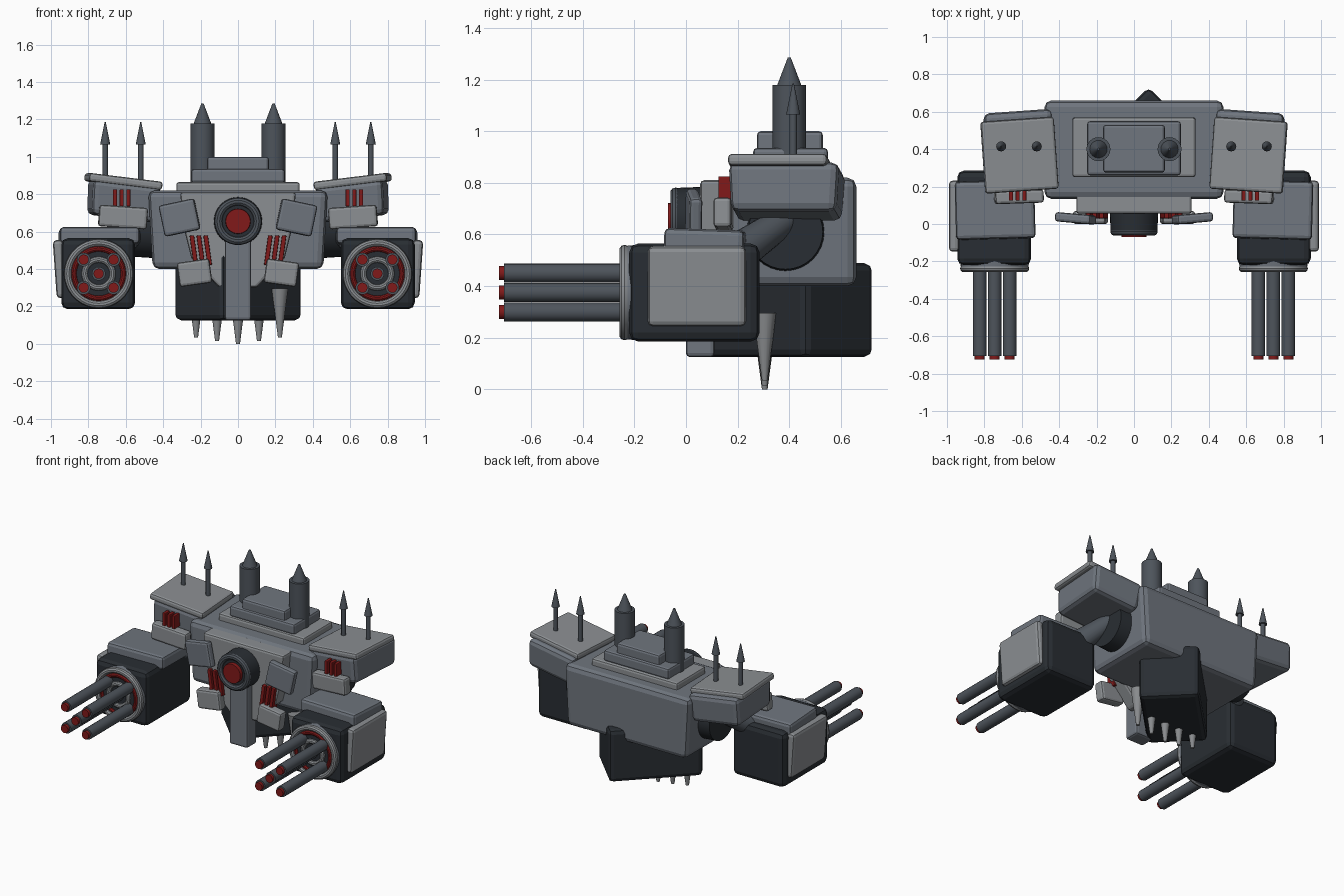
import bpy
from math import radians, pi
from mathutils import Vector

if "Cube" in bpy.data.objects:
    bpy.data.objects.remove(bpy.data.objects["Cube"])


def material(name, rgb):
    m = bpy.data.materials.new(name)
    m.diffuse_color = (*rgb, 1)
    m.use_nodes = True
    m.node_tree.nodes["Principled BSDF"].inputs["Base Color"].default_value = m.diffuse_color
    return m


MID = material("mid_grey", (0.16, 0.18, 0.21))
LIGHT = material("light_grey", (0.26, 0.275, 0.29))
DARK = material("dark_grey", (0.022, 0.027, 0.033))
STEEL = material("steel", (0.075, 0.088, 0.105))
BONE = material("tooth_grey", (0.25, 0.26, 0.27))
RED = material("red", (0.22, 0.01, 0.01))


def finish(o, name, mat, smooth=True):
    o.name = name
    o.data.materials.append(mat)
    if smooth:
        bpy.ops.object.shade_smooth_by_angle(angle=radians(35))
    return o


def box(name, x, y, z, mat, rot=(0, 0, 0), bevel=0.015, taper=(1, 1)):
    """Bevelled box from (min, max) ranges; taper scales the bottom in x and y."""
    bpy.ops.mesh.primitive_cube_add(size=1, location=[(a + b) / 2 for a, b in (x, y, z)],
                                    rotation=[radians(a) for a in rot])
    o = bpy.context.object
    size = [abs(b - a) for a, b in (x, y, z)]
    for v in o.data.vertices:
        k = taper if v.co.z < 0 else (1, 1)
        v.co = (v.co.x * size[0] * k[0], v.co.y * size[1] * k[1], v.co.z * size[2])
    m = o.modifiers.new("bevel", 'BEVEL')
    m.width, m.segments = bevel, 2
    return finish(o, name, mat, False)


def rod(name, a, b, r1, r2, mat, sides=20):
    a, b = Vector(a), Vector(b)
    bpy.ops.mesh.primitive_cone_add(vertices=sides, radius1=r1, radius2=r2, depth=(b - a).length,
                                    location=(a + b) / 2)
    o = bpy.context.object
    o.rotation_euler = (b - a).to_track_quat('Z', 'Y').to_euler()
    return finish(o, name, mat)


def ring(name, loc, r, thick, mat):
    bpy.ops.mesh.primitive_torus_add(location=loc, rotation=(pi / 2, 0, 0), major_radius=r,
                                     minor_radius=thick, major_segments=36, minor_segments=10)
    return finish(bpy.context.object, name, mat)


def prism(name, outline, y0, y1, mat):
    n = len(outline)
    verts = [(x, y, z) for y in (y0, y1) for x, z in outline]
    faces = [range(n), range(2 * n - 1, n - 1, -1)]
    faces += [(i, i + n, (i + 1) % n + n, (i + 1) % n) for i in range(n)]
    me = bpy.data.meshes.new(name)
    me.from_pydata(verts, [], [tuple(f) for f in faces])
    o = bpy.data.objects.new(name, me)
    bpy.context.collection.objects.link(o)
    m = o.modifiers.new("bevel", 'BEVEL')
    m.width, m.segments = 0.015, 2
    o.data.materials.append(mat)
    return o


# Torso and stacked roof plates
box("torso", (-0.48, 0.48), (0.135, 0.66), (0.40, 0.82), MID, bevel=0.035, taper=(0.95, 1))
box("roof_plate", (-0.33, 0.33), (0.25, 0.57), (0.80, 0.865), LIGHT)
box("roof_step", (-0.25, 0.25), (0.26, 0.55), (0.86, 0.935), MID)
box("roof_hatch", (-0.165, 0.165), (0.275, 0.53), (0.92, 1.0), MID)

# Pelvis block standing on the diagonal
box("pelvis", (-0.30, 0.30), (0.195, 0.575), (0.125, 0.49), DARK, rot=(0, 0, 45), bevel=0.03)

# Chest shield, centre strip and eye
half = [(0.31, 0.81), (0.29, 0.62), (0.25, 0.46), (0.10, 0.30)]
prism("chest_shield", half + [(-x, z) for x, z in reversed(half)], 0.055, 0.16, LIGHT)
box("chest_strip", (-0.07, 0.07), (0.0, 0.11), (0.125, 0.56), MID)
rod("eye_housing", (0, 0.08, 0.655), (0, -0.045, 0.655), 0.13, 0.125, DARK, 32)
ring("eye_rim", (0, -0.04, 0.655), 0.105, 0.022, STEEL)
rod("eye_lens", (0, 0, 0.655), (0, -0.07, 0.655), 0.07, 0.066, RED, 32)

# Teeth
for i in range(-2, 3):
    x, z = i * 0.112, (0, 0.015, 0.035)[abs(i)]
    rod("tooth", (x, 0.305, z + 0.26), (x, 0.305, z), 0.045, 0.011, BONE, 14)

for s in (-1, 1):
    side = "right" if s > 0 else "left"

    def X(a, b):
        return (s * a, s * b)

    # Chest flaps and vents
    box(side + "_upper_flap", X(0.215, 0.41), (0.005, 0.055), (0.59, 0.76), MID, rot=(0, s * 12, s * 5))
    box(side + "_lower_flap", X(0.145, 0.32), (0.0, 0.07), (0.315, 0.445), LIGHT, rot=(0, s * 8, 0))
    for i in range(3):
        x = 0.15 + i * 0.037
        box(side + "_chest_vent", X(x, x + 0.024), (0.03, 0.09), (0.42, 0.58), RED,
            rot=(0, s * 8, 0), bevel=0.004)

    # Chimneys
    rod(side + "_chimney", (s * 0.19, 0.4, 0.86), (s * 0.19, 0.4, 1.178), 0.064, 0.064, STEEL, 24)
    rod(side + "_chimney_tip", (s * 0.19, 0.4, 1.175), (s * 0.19, 0.4, 1.285), 0.048, 0.006, STEEL, 24)

    # Shoulder pod with cap, vents, flap and spikes
    box(side + "_shoulder_pod", X(0.43, 0.80), (0.175, 0.605), (0.67, 0.86), MID,
        rot=(0, -s * 7, -s * 4), bevel=0.03, taper=(0.92, 0.95))
    box(side + "_shoulder_cap", X(0.415, 0.81), (0.175, 0.56), (0.845, 0.89), LIGHT,
        rot=(0, -s * 7, -s * 4))
    for i in range(3):
        x = 0.575 + i * 0.036
        box(side + "_shoulder_vent", X(x, x + 0.022), (0.125, 0.21), (0.735, 0.825), RED, bevel=0.004)
    box(side + "_shoulder_flap", X(0.485, 0.745), (0.11, 0.18), (0.62, 0.735), LIGHT, rot=(0, -s * 4, -s * 2))
    for x in (0.52, 0.71):
        p = (s * x, 0.415)
        rod(side + "_spike_stem", (*p, 0.83), (*p, 1.1), 0.015, 0.015, STEEL, 12)
        rod(side + "_spike_tip", (*p, 1.065), (*p, 1.185), 0.027, 0.003, STEEL, 12)

    # Shoulder joint and upper arm
    rod(side + "_shoulder_joint", (s * 0.40, 0.385, 0.61), (s * 0.55, 0.385, 0.61), 0.155, 0.145, DARK, 32)
    rod(side + "_upper_arm", (s * 0.50, 0.39, 0.66), (s * 0.68, 0.13, 0.48), 0.055, 0.085, STEEL, 20)

    # Gun arm housing
    box(side + "_gun_housing", X(0.55, 0.945), (-0.22, 0.285), (0.185, 0.565), DARK, bevel=0.035)
    box(side + "_gun_top_cover", X(0.53, 0.955), (-0.08, 0.23), (0.53, 0.62), MID,
        rot=(-2, 0, -s * 1.5), bevel=0.02)
    box(side + "_gun_side_plate", X(0.925, 0.98), (-0.148, 0.232), (0.245, 0.555), LIGHT,
        rot=(0, s * 4, 0), bevel=0.02)

    # Muzzle plate, rings and barrels
    cx, cz = s * 0.745, 0.375
    rod(side + "_muzzle_collar", (cx, -0.15, cz), (cx, -0.235, cz), 0.19, 0.18, MID, 36)
    ring(side + "_muzzle_ring", (cx, -0.238, cz), 0.165, 0.02, LIGHT)
    ring(side + "_muzzle_red_ring", (cx, -0.238, cz), 0.132, 0.015, RED)
    rod(side + "_muzzle_face", (cx, -0.2, cz), (cx, -0.242, cz), 0.128, 0.125, DARK, 36)
    ring(side + "_muzzle_inner_ring", (cx, -0.24, cz), 0.075, 0.017, LIGHT)
    for dx, dz in ((0, 0), (1, 1), (1, -1), (-1, 1), (-1, -1)):
        x, z = cx + dx * 0.08, cz + dz * 0.075
        rod(side + "_barrel", (x, -0.2, z), (x, -0.705, z), 0.037, 0.037, STEEL, 18)
        rod(side + "_barrel_tip", (x, -0.69, z), (x, -0.725, z), 0.027, 0.027, RED, 18)
